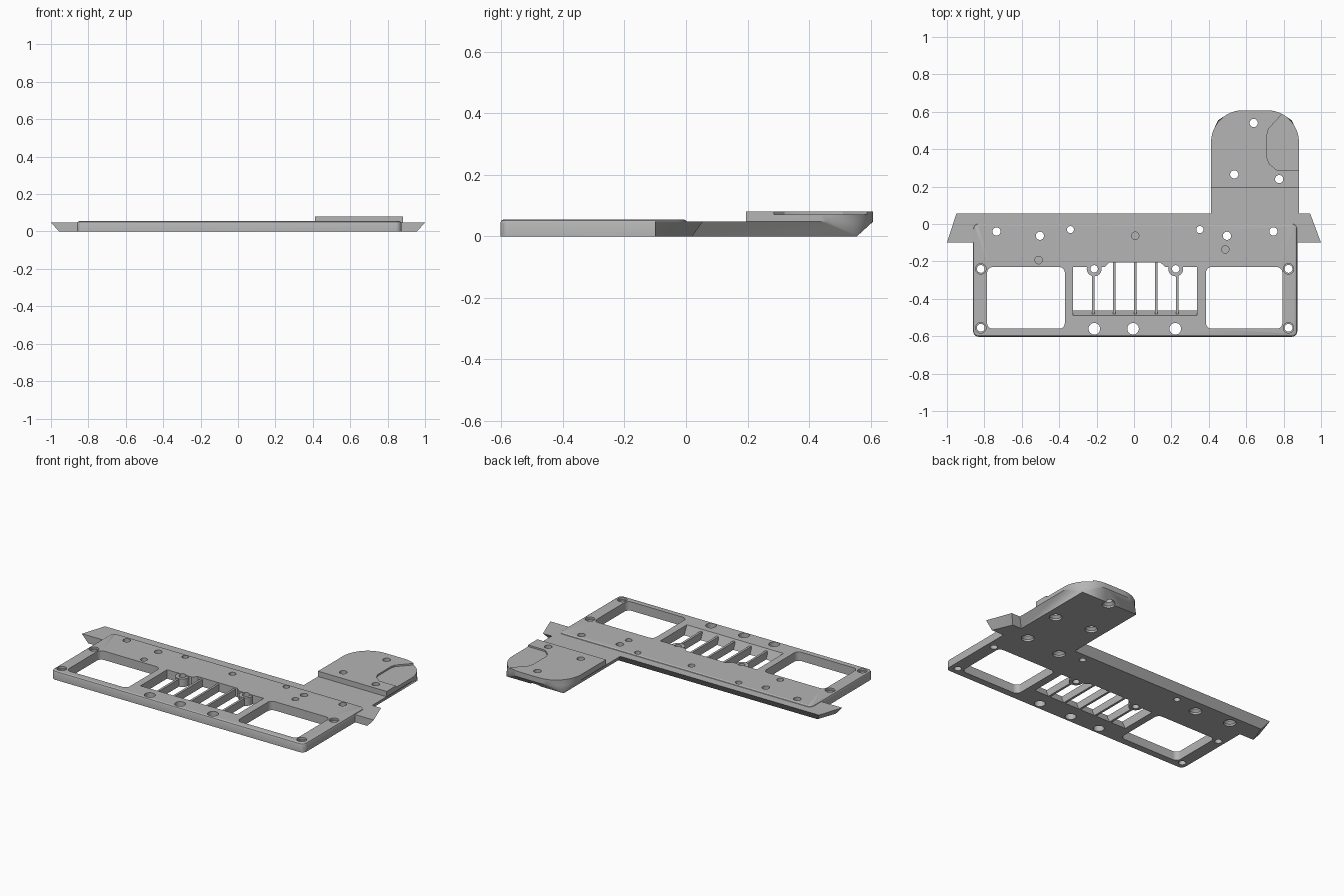
import bpy, bmesh
from math import cos, sin, pi

if "Cube" in bpy.data.objects:
    bpy.data.objects.remove(bpy.data.objects["Cube"], do_unlink=True)

grey = bpy.data.materials.new("machined_grey")
grey.use_nodes = True
grey.diffuse_color = (0.46, 0.46, 0.46, 1)
grey.node_tree.nodes["Principled BSDF"].inputs["Base Color"].default_value = (0.46, 0.46, 0.46, 1)


def rounded(x0, x1, y0, y1, r, steps=8, inset=0.0):
    """Outline of a rectangle with rounded corners."""
    x0, x1, y0, y1 = x0 + inset, x1 - inset, y0 + inset, y1 - inset
    centres = [(x1 - r, y1 - r), (x0 + r, y1 - r), (x0 + r, y0 + r), (x1 - r, y0 + r)]
    return [(cx + r * cos((q + s / steps) * pi / 2), cy + r * sin((q + s / steps) * pi / 2))
            for q, (cx, cy) in enumerate(centres) for s in range(steps + 1)]


def rect(x0, x1, y0, y1):
    return [(x0, y0), (x1, y0), (x1, y1), (x0, y1)]


def circle(x, y, r, n=24):
    return [(x + r * cos(2 * pi * i / n), y + r * sin(2 * pi * i / n)) for i in range(n)]


def solid(name, *levels):
    """Convex solid through outlines given as (z, points)."""
    bm = bmesh.new()
    for z, pts in levels:
        for x, y in pts:
            bm.verts.new((x, y, z))
    bmesh.ops.remove_doubles(bm, verts=bm.verts[:], dist=1e-5)
    hull = bmesh.ops.convex_hull(bm, input=bm.verts[:])
    loose = {g for g in hull["geom_interior"] + hull["geom_unused"] if isinstance(g, bmesh.types.BMVert)}
    bmesh.ops.delete(bm, geom=list(loose), context="VERTS")
    bmesh.ops.dissolve_limit(bm, angle_limit=0.01, verts=bm.verts[:], edges=bm.edges[:])
    bmesh.ops.recalc_face_normals(bm, faces=bm.faces[:])
    mesh = bpy.data.meshes.new(name)
    bm.to_mesh(mesh)
    bm.free()
    mesh.materials.append(grey)
    ob = bpy.data.objects.new(name, mesh)
    bpy.context.collection.objects.link(ob)
    return ob


def combine(tool, operation):
    """Apply a boolean to the plate and remove the tool."""
    mod = plate.modifiers.new("shape", "BOOLEAN")
    mod.solver = "EXACT"
    mod.operation = operation
    mod.object = tool
    bpy.context.view_layer.objects.active = plate
    bpy.ops.object.modifier_apply(modifier=mod.name)
    bpy.data.objects.remove(tool, do_unlink=True)


def add(*levels):
    combine(solid("addition", *levels), "UNION")


def cut(*levels):
    combine(solid("cutter", *levels), "DIFFERENCE")


def drill(x, y, r, z0=-0.1, z1=0.2):
    cut((z0, circle(x, y, r)), (z1, circle(x, y, r)))


# Main plate with softened top edge
body = (-0.86, 0.873, -0.603, 0.003)
plate = solid("mounting_plate",
              (0, rounded(*body, 0.03)), (0.044, rounded(*body, 0.03)),
              (0.051, rounded(*body, 0.028, inset=0.003)),
              (0.055, rounded(*body, 0.025, inset=0.01)))

# Rear wing with undercut edges
add((0, [(-0.957, -0.1), (-0.915, 0.02), (0.905, 0.02), (0.957, -0.1)]),
    (0.048, [(-1, -0.1), (-0.95, 0.055), (0.942, 0.055), (1, -0.1)]))

# Tab: undercut base, then raised pad with rounded end
arc = [p for p in rounded(0.412, 0.882, 0, 0.608, 0.17, 12) if p[1] > 0.3]
add((0, rect(0.45, 0.843, -0.05, 0.555)),
    (0.048, arc + [(0.412, -0.05), (0.882, -0.05)]))
add((0.048, arc + [(0.412, 0.195), (0.882, 0.195)]),
    (0.081, arc + [(0.412, 0.195), (0.882, 0.195)]))
pocket = [(0.8, 0.59), (0.72, 0.51), (0.712, 0.48), (0.712, 0.35), (0.725, 0.32),
          (0.765, 0.287), (0.95, 0.285), (0.95, 0.65), (0.85, 0.65)]
cut((0.071, pocket), (0.12, pocket))

# Side windows
for x0, x1 in ((-0.785, -0.37), (0.385, 0.793)):
    outline = rounded(x0, x1, -0.56, -0.23, 0.03)
    cut((-0.1, outline), (0.2, outline))

# Vent opening with sloped sill and stepped rear edge
cut((-0.05, rect(-0.325, 0.337, -0.44, -0.23)), (0, rect(-0.325, 0.337, -0.44, -0.23)),
    (0.055, rect(-0.325, 0.337, -0.49, -0.23)), (0.1, rect(-0.325, 0.337, -0.49, -0.23)))
step = [(-0.18, -0.25), (-0.13, -0.205), (0.14, -0.205), (0.19, -0.25)]
cut((-0.1, step), (0.2, step))

# Vent ribs and screw bosses
for x in (-0.217, -0.106, 0.007, 0.119, 0.231):
    add((0, rect(x - 0.007, x + 0.007, -0.48, -0.195)),
        (0.046, rect(x - 0.007, x + 0.007, -0.48, -0.195)))
for x in (-0.213, 0.223):
    add((0, circle(x, -0.24, 0.04)), (0.05, circle(x, -0.24, 0.04)))
    drill(x, -0.24, 0.02)

# Plain through holes
for x, y, r in ((-0.34, -0.03, 0.019), (0.352, -0.03, 0.019),
                (-0.212, -0.56, 0.031), (-0.005, -0.56, 0.031), (0.221, -0.56, 0.031)):
    drill(x, y, r)

# Through holes countersunk from below
for x, y in ((-0.735, -0.04), (0.745, -0.04), (-0.503, -0.063), (0.497, -0.063),
             (0.64, 0.54), (0.536, 0.265), (0.776, 0.24)):
    drill(x, y, 0.022)
    cut((-0.01, circle(x, y, 0.036)), (0.012, circle(x, y, 0.036)), (0.026, circle(x, y, 0.022)))

# Corner holes with a shallow seat
for x in (-0.819, 0.826):
    for y in (-0.24, -0.555):
        drill(x, y, 0.028, z0=0.043)
        drill(x, y, 0.021)

# Blind holes
for x, y in ((0.006, -0.063), (0.488, -0.136), (-0.51, -0.193)):
    drill(x, y, 0.02, z0=0.02)

# Smooth the curved walls, keep edges crisp
bpy.ops.object.select_all(action="DESELECT")
plate.select_set(True)
bpy.context.view_layer.objects.active = plate
bpy.ops.object.shade_smooth_by_angle(angle=0.45)
